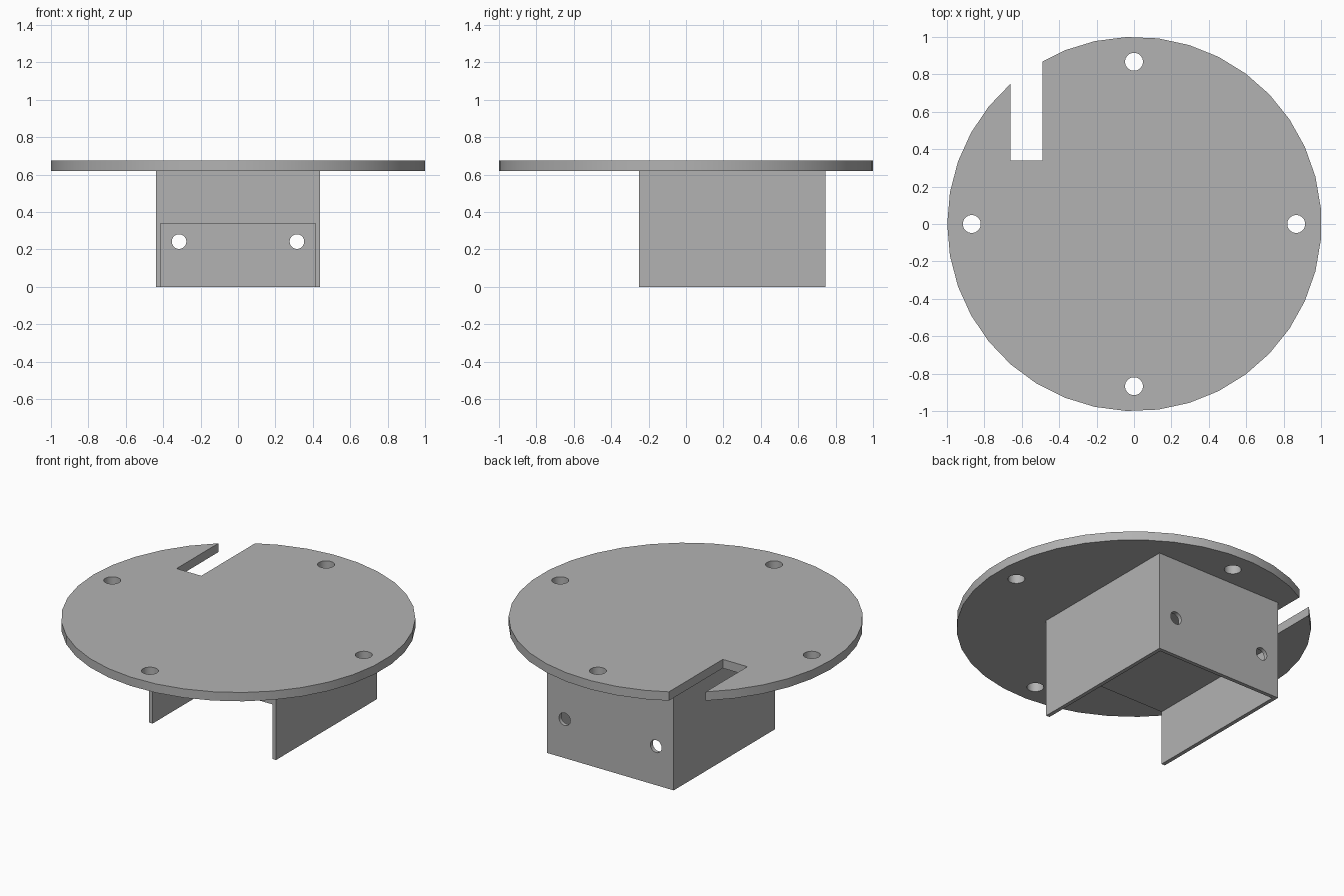
import bpy
import math

if "Cube" in bpy.data.objects:
    bpy.data.objects.remove(bpy.data.objects["Cube"], do_unlink=True)

grey = bpy.data.materials.new("plain grey")
grey.use_nodes = True
COLOUR = (0.45, 0.45, 0.45, 1)
grey.diffuse_color = COLOUR
grey.node_tree.nodes["Principled BSDF"].inputs["Base Color"].default_value = COLOUR


def box(name, x, y, z):
    """Box from (min, max) pairs on each axis."""
    spans = (x, y, z)
    bpy.ops.mesh.primitive_cube_add(size=1, location=[(a + b) / 2 for a, b in spans])
    obj = bpy.context.object
    obj.name = name
    obj.scale = [b - a for a, b in spans]
    bpy.ops.object.transform_apply(location=True, rotation=True, scale=True)
    return obj


def cylinder(name, radius, depth, location, sides, rotation=(0, 0, 0)):
    bpy.ops.mesh.primitive_cylinder_add(vertices=sides, radius=radius, depth=depth,
                                        location=location, rotation=rotation)
    obj = bpy.context.object
    obj.name = name
    bpy.ops.object.transform_apply(location=True, rotation=True, scale=True)
    return obj


def cut(target, cutters):
    """Subtract each cutter from the target, then discard it."""
    bpy.ops.object.select_all(action="DESELECT")
    target.select_set(True)
    bpy.context.view_layer.objects.active = target
    for cutter in cutters:
        mod = target.modifiers.new("cut", "BOOLEAN")
        mod.operation = "DIFFERENCE"
        mod.solver = "EXACT"
        mod.object = cutter
        bpy.ops.object.modifier_apply(modifier=mod.name)
        bpy.data.objects.remove(cutter, do_unlink=True)
    target.data.materials.clear()
    target.data.materials.append(grey)
    bpy.ops.object.shade_smooth_by_angle(angle=math.radians(30))


PLATE_BOTTOM, PLATE_TOP = 0.62, 0.675
HALF_WIDTH, WALL = 0.437, 0.024
FRONT, BACK = -0.25, 0.745

# Round top plate, with one corner of the rim pointing to its right
plate = cylinder("round_plate", 1, PLATE_TOP - PLATE_BOTTOM,
                 (0.002, 0, (PLATE_TOP + PLATE_BOTTOM) / 2), 37, (0, 0, math.pi / 2))

# Four screw holes around the rim and the slot open to the back
cutters = [box("slot_cutter", (-0.66, -0.49), (0.338, 1.2), (0.5, 0.8))]
for i in range(4):
    a = i * math.pi / 2
    cutters.append(cylinder("rim_hole_cutter", 0.048, 0.3,
                            (0.867 * math.cos(a), 0.867 * math.sin(a), 0.65), 32))
cut(plate, cutters)

# Bracket block under the plate, hollowed from the front and below
bracket = box("bracket", (-HALF_WIDTH, HALF_WIDTH), (FRONT, BACK), (0, PLATE_BOTTOM))
inner = HALF_WIDTH - WALL
cutters = [box("cavity_cutter", (-inner, inner), (FRONT - 0.2, BACK - WALL), (-0.2, 0.34))]

# Two screw holes through the back wall
for side in (-1, 1):
    cutters.append(cylinder("wall_hole_cutter", 0.039, 0.2, (side * 0.315, BACK, 0.242),
                            32, (math.pi / 2, 0, 0)))
cut(bracket, cutters)
